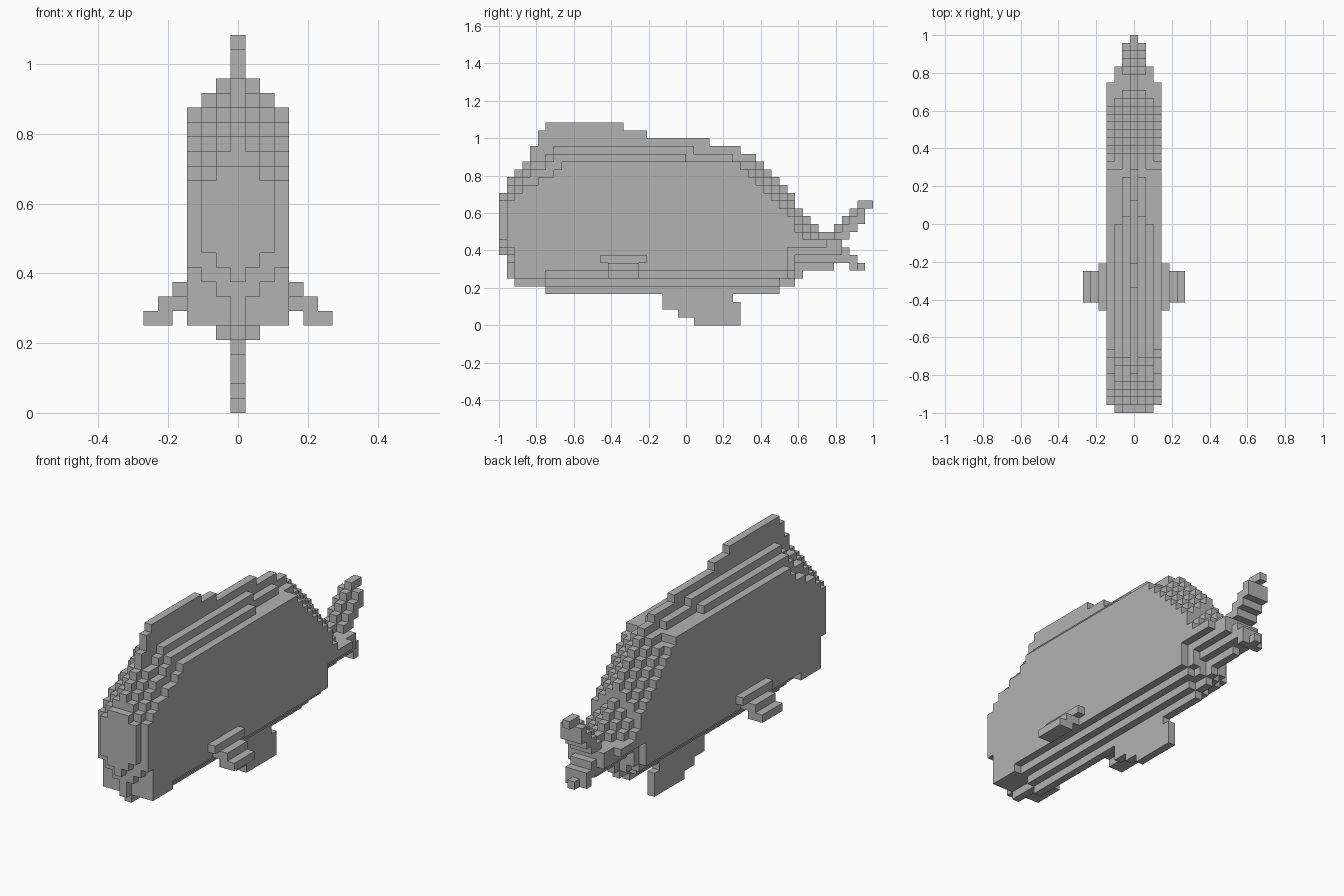
import bpy
import bmesh
from mathutils import Vector

UNIT = 1 / 24  # edge of one block

default_cube = bpy.data.objects.get("Cube")
if default_cube:
    bpy.data.objects.remove(default_cube, do_unlink=True)

grey = bpy.data.materials.new("plain grey")
grey.use_nodes = True
grey_value = (0.45, 0.45, 0.45, 1)
grey.diffuse_color = grey_value
grey.node_tree.nodes["Principled BSDF"].inputs["Base Color"].default_value = grey_value


def step(profile, position):
    """Height of a stepped profile of (start, height) pairs."""
    return [height for start, height in profile if start <= position][-1]


def fill(cells, columns, rows, levels):
    """Add a box of blocks; each range is (first, end)."""
    cells.update((x, y, z) for x in range(*columns)
                 for y in range(*rows) for z in range(*levels))


def mirrored(cells):
    return cells | {(-x, y, z) for x, y, z in cells}


def build_blocks(name, cells):
    """Make one mesh from the exposed sides of the blocks."""
    bm = bmesh.new()
    corners = {}

    def corner(point):
        key = tuple(round(value * 2) for value in point)
        if key not in corners:
            corners[key] = bm.verts.new(point * UNIT)
        return corners[key]

    for cell in cells:
        centre = Vector(cell) + Vector((0, 0.5, 0.5))
        for axis in range(3):
            for sign in (-1, 1):
                neighbour = list(cell)
                neighbour[axis] += sign
                if tuple(neighbour) in cells:
                    continue
                normal, side = Vector((0, 0, 0)), Vector((0, 0, 0))
                normal[axis] = sign / 2
                side[(axis + 1) % 3] = 0.5
                up = normal.cross(side) * 2
                middle = centre + normal
                bm.faces.new([corner(middle + offset) for offset in
                              (-side - up, side - up, side + up, up - side)])
    mesh = bpy.data.meshes.new(name)
    bm.to_mesh(mesh)
    bm.free()
    mesh.materials.append(grey)
    obj = bpy.data.objects.new(name, mesh)
    bpy.context.collection.objects.link(obj)
    return obj


# Stepped upper and lower outlines of the body, from the middle slice outwards
upper = [
    [(-24, 17), (-23, 19), (-22, 20), (-21, 21), (-20, 23), (-19, 25),
     (-18, 26), (-8, 25), (-5, 24), (3, 23), (7, 22)],
    [(-24, 17), (-23, 18), (-22, 19), (-21, 20), (-20, 21), (-18, 22),
     (-17, 23), (1, 22), (6, 21)],
    [(-24, 16), (-23, 17), (-22, 18), (-21, 19), (-20, 20), (-18, 21),
     (-17, 22), (0, 21), (7, 20)],
    [(-23, 16), (-22, 17), (-21, 18), (-19, 19), (-17, 20), (-16, 21),
     (7, 20), (8, 19)],
]
lower = [
    [(-24, 9), (-23, 6), (-22, 5), (-18, 4), (12, 5), (14, 6), (15, 7)],
    [(-24, 10), (-23, 8), (-22, 6), (-18, 5), (12, 6), (14, 8)],
    [(-24, 11), (-23, 9), (-22, 6), (13, 7), (14, 9)],
    [(-23, 10), (-22, 8), (-18, 7), (13, 10)],
]
slice_ends = [19, 19, 20, 18]
slope_start = 9

# Body: mirrored slices with a staircase slope down to the tail
body = set()
for x, (top, bottom, end) in enumerate(zip(upper, lower, slice_ends)):
    for y in range(top[0][0], end):
        height = step(top, y)
        if y >= slope_start:
            drop = 1 if y > 13 else 0
            height = max(30 - y - drop - x, 12 if x == 0 else 11)
        fill(body, (x, x + 1), (y, y + 1), (step(bottom, y), height))
# Jaw pads at the lower front corners
fill(body, (3, 4), (-22, -18), (6, 8))
build_blocks("body", mirrored(body))

# Tail: two lobes spreading from a short root, slimmer at the tips
tail = set()
fill(tail, (0, 1), (19, 20), (8, 13))
fill(tail, (1, 2), (19, 20), (8, 12))
for i, y in enumerate(range(20, 23)):
    fill(tail, (0, 1), (y, y + 1), (11 + i, 14 + i))
    fill(tail, (1, 2), (y, y + 1), (11 + i, 13 + i))
fill(tail, (0, 1), (23, 24), (15, 16))
fill(tail, (0, 2), (20, 21), (8, 10))
fill(tail, (0, 2), (21, 22), (7, 9))
fill(tail, (0, 1), (22, 23), (7, 8))
build_blocks("tail_fin", mirrored(tail))

# Belly fin: one block thick, stepped at the front and notched at the back
belly = set()
for start, bottom in ((-3, 2), (-1, 1), (1, 0)):
    fill(belly, (0, 1), (start, 6), (bottom, 4))
fill(belly, (0, 1), (6, 7), (0, 3))
build_blocks("belly_fin", belly)

# Side fins: short stairs leaning outwards and down
for name, side in (("left_side_fin", 1), ("right_side_fin", -1)):
    fin = set()
    fill(fin, (4, 5), (-11, -5), (8, 9))
    fill(fin, (4, 5), (-10, -6), (7, 8))
    fill(fin, (5, 6), (-10, -6), (6, 8))
    fill(fin, (6, 7), (-10, -6), (6, 7))
    build_blocks(name, {(x * side, y, z) for x, y, z in fin})
